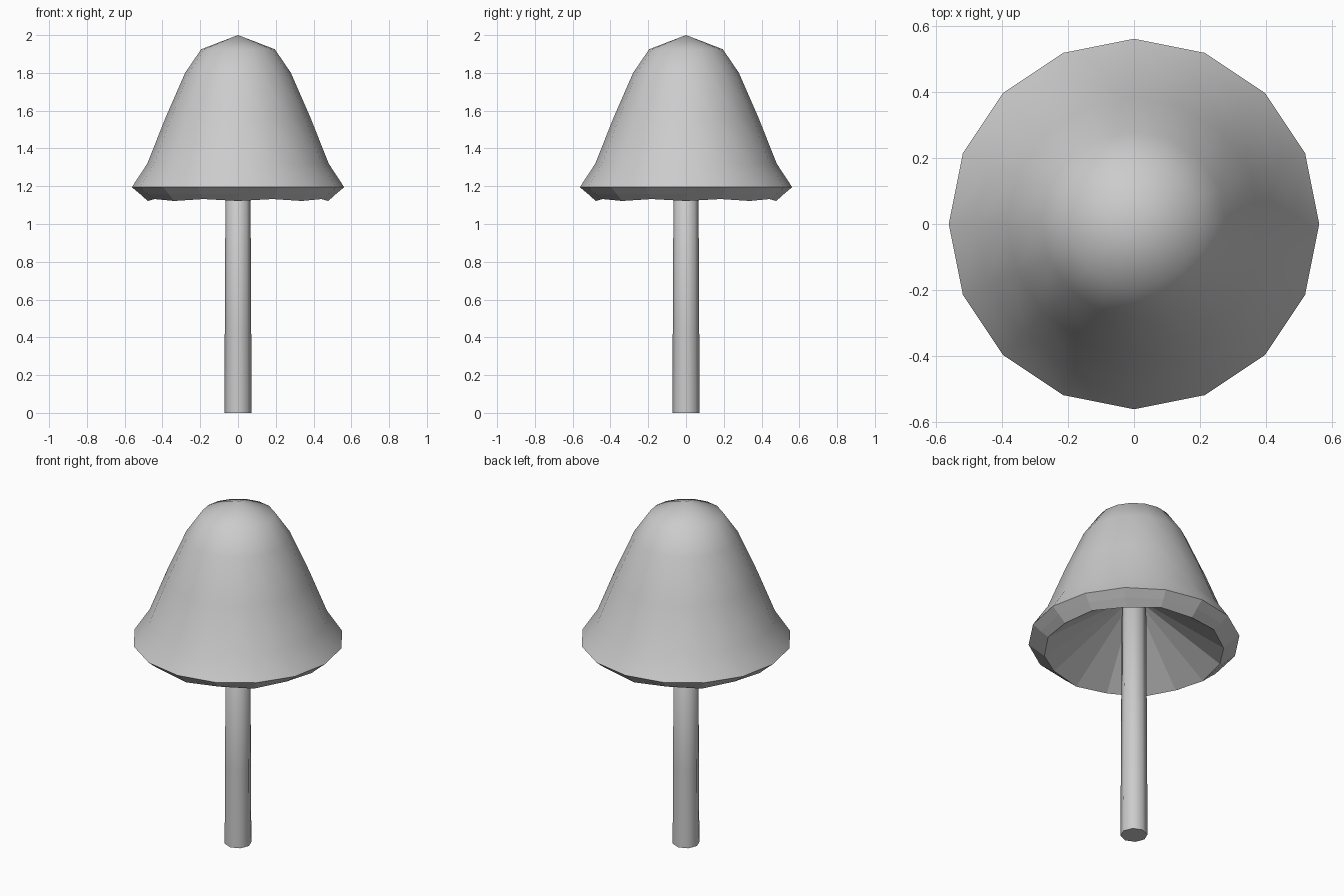
import bpy, bmesh, math

if "Cube" in bpy.data.objects:
    bpy.data.objects.remove(bpy.data.objects["Cube"])

SIDES = 16

grey = bpy.data.materials.new("plain grey")
grey.diffuse_color = (0.6, 0.6, 0.6, 1)
grey.use_nodes = True
grey.node_tree.nodes["Principled BSDF"].inputs["Base Color"].default_value = grey.diffuse_color


def lathe(name, profile, sides, flat_from, wave=()):
    """Spin (radius, z) points round z; zero radius closes to a point.
    Bands from index flat_from on stay flat; rings in wave ripple slightly."""
    bm = bmesh.new()
    rings = []
    for k, (r, z) in enumerate(profile):
        if r == 0:
            rings.append([bm.verts.new((0, 0, z))] * sides)
            continue
        ring = []
        for i in range(sides):
            a = 2 * math.pi * i / sides
            dz = 0.005 * (-1) ** i if k in wave else 0
            ring.append(bm.verts.new((r * math.cos(a), r * math.sin(a), z - dz)))
        rings.append(ring)
    for k in range(len(rings) - 1):
        for i in range(sides):
            j = (i + 1) % sides
            corners = [rings[k][i], rings[k + 1][i], rings[k + 1][j], rings[k][j]]
            face = bm.faces.new(list(dict.fromkeys(corners)))
            face.smooth = k < flat_from
    bmesh.ops.recalc_face_normals(bm, faces=bm.faces)
    mesh = bpy.data.meshes.new(name)
    bm.to_mesh(mesh)
    bm.free()
    mesh.materials.append(grey)
    obj = bpy.data.objects.new(name, mesh)
    bpy.context.collection.objects.link(obj)
    return obj


# Bell-shaped cap: smooth outside, faceted lip, faceted hollow underneath
cap_profile = [(0, 2.0), (0.195, 1.925), (0.28, 1.80), (0.385, 1.56),
               (0.48, 1.32), (0.562, 1.195), (0.52, 1.16), (0.478, 1.127),
               (0, 1.46)]
lathe("cap", cap_profile, SIDES, 5, wave=(7,))

# Thin, slightly tapered stem reaching up into the cap, with a flat foot
stem_profile = [(0, 1.44), (0.065, 1.40), (0.07, 0.45), (0.072, 0), (0, 0)]
lathe("stem", stem_profile, 8, 3)
